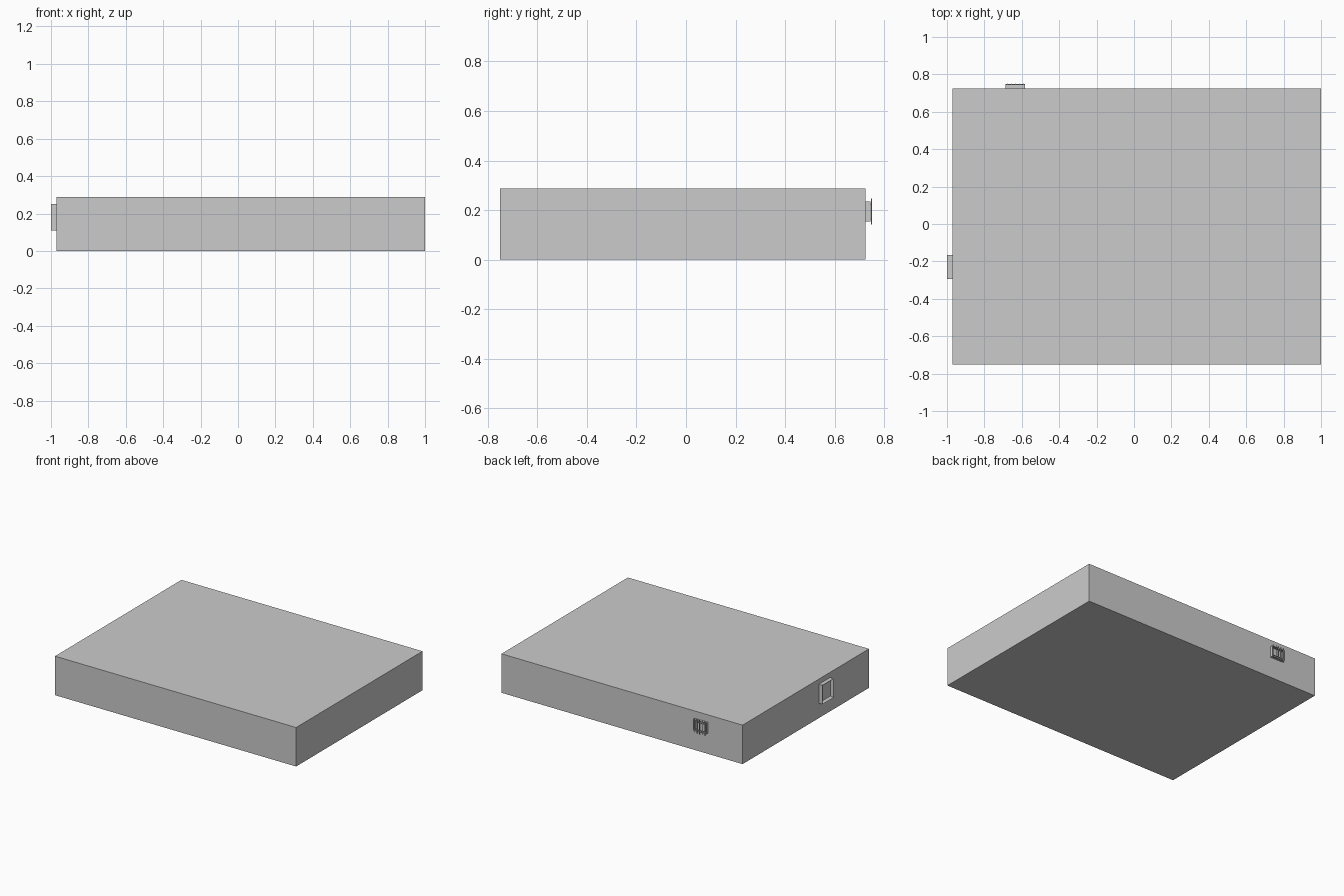
import bpy, bmesh
from mathutils import Vector

if "Cube" in bpy.data.objects:
    bpy.data.objects.remove(bpy.data.objects["Cube"])


def box(name, lo, hi):
    bm = bmesh.new()
    bmesh.ops.create_cube(bm, size=1)
    lo, hi = Vector(lo), Vector(hi)
    for v in bm.verts:
        v.co = Vector((v.co[i] + 0.5) * (hi[i] - lo[i]) + lo[i] for i in range(3))
    mesh = bpy.data.meshes.new(name)
    bm.to_mesh(mesh)
    bm.free()
    ob = bpy.data.objects.new(name, mesh)
    bpy.context.collection.objects.link(ob)
    return ob


def window(name, lo, hi, normal, border, depth):
    """Raised casing whose outward face is inset and pushed in."""
    ob = box(name, lo, hi)
    bm = bmesh.new()
    bm.from_mesh(ob.data)
    bm.normal_update()
    normal = Vector(normal)
    face = max(bm.faces, key=lambda f: f.normal.dot(normal))
    bmesh.ops.inset_region(bm, faces=[face], thickness=border)
    bmesh.ops.translate(bm, verts=face.verts, vec=-normal * depth)
    bm.to_mesh(ob.data)
    bm.free()
    return ob


# Main slab
box("main_block", (-0.97, -0.75, 0), (1, 0.725, 0.288))

# Recessed window on the left side
window("side_window", (-1, -0.295, 0.11), (-0.97, -0.165, 0.25), (-1, 0, 0), 0.014, 0.02)

# Small barred window on the back
window("back_window", (-0.688, 0.725, 0.154), (-0.582, 0.745, 0.234), (0, 1, 0), 0.008, 0.015)

# Thin bars in front of it
r = 0.0022
for i in range(5):
    x = -0.678 + i * 0.0215
    box(f"vertical_bar_{i + 1}", (x - r, 0.7465, 0.141), (x + r, 0.7505, 0.246))
for i, z in enumerate((0.165, 0.223)):
    box(f"cross_bar_{i + 1}", (-0.688, 0.7445, z - r), (-0.582, 0.748, z + r))
